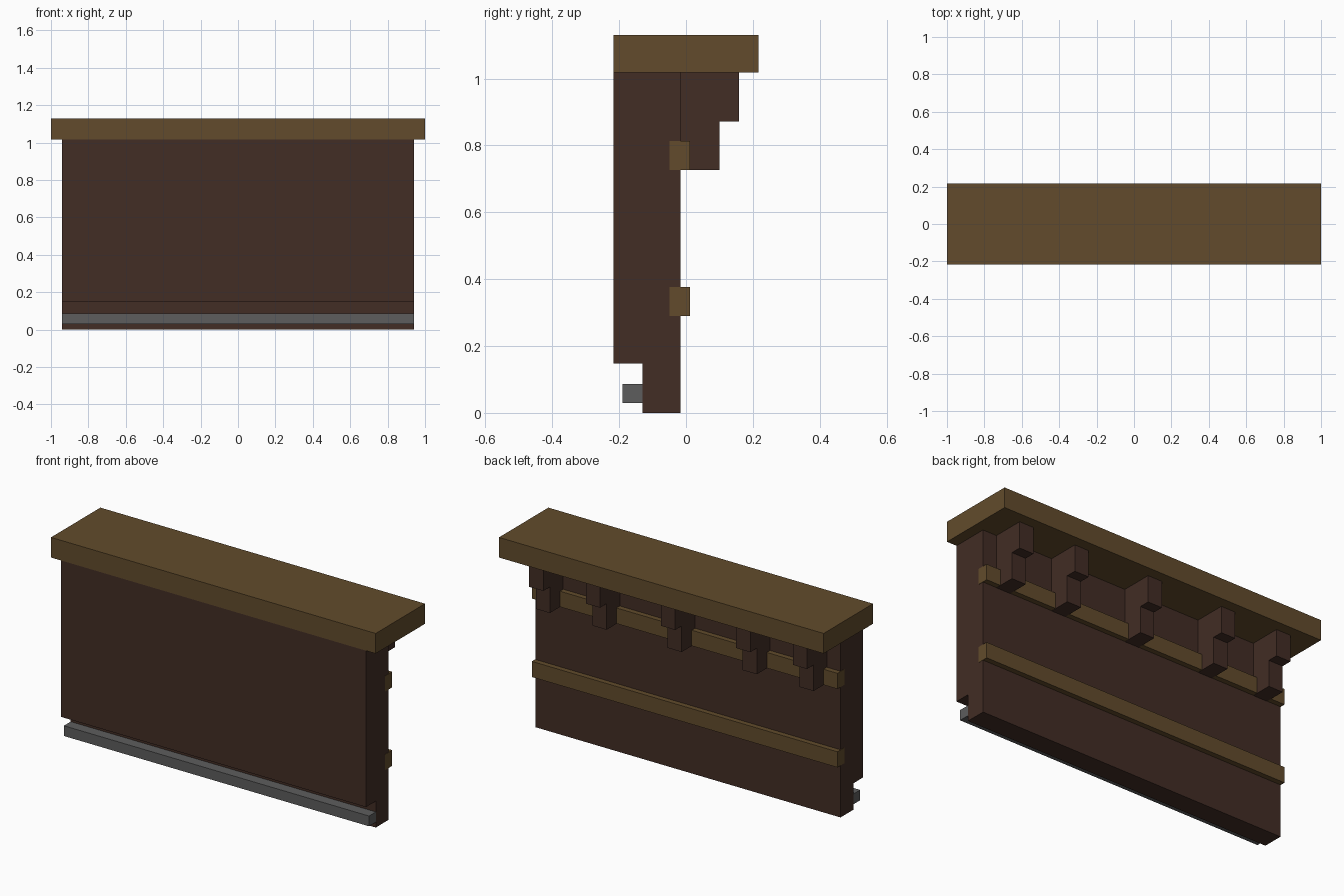
import bpy, bmesh

cube = bpy.data.objects.get("Cube")
if cube:
    bpy.data.objects.remove(cube)


def material(name, rgb):
    m = bpy.data.materials.new(name)
    m.use_nodes = True
    col = (*rgb, 1.0)
    m.diffuse_color = col
    bsdf = next(n for n in m.node_tree.nodes if n.type == 'BSDF_PRINCIPLED')
    bsdf.inputs["Base Color"].default_value = col
    bsdf.inputs["Roughness"].default_value = 0.8
    return m


DARK = material("dark brown wood", (0.054, 0.026, 0.018))
OAK = material("golden brown wood", (0.122, 0.071, 0.025))
STEEL = material("grey metal", (0.110, 0.110, 0.110))


def prism(name, profile, x0, x1, mat):
    """Extrude a (y, z) profile along x."""
    bm = bmesh.new()
    face = bm.faces.new([bm.verts.new((x0, y, z)) for y, z in profile])
    ext = bmesh.ops.extrude_face_region(bm, geom=[face])
    moved = [g for g in ext["geom"] if isinstance(g, bmesh.types.BMVert)]
    bmesh.ops.translate(bm, verts=moved, vec=(x1 - x0, 0, 0))
    bmesh.ops.recalc_face_normals(bm, faces=bm.faces)
    me = bpy.data.meshes.new(name)
    bm.to_mesh(me)
    bm.free()
    me.materials.append(mat)
    ob = bpy.data.objects.new(name, me)
    bpy.context.collection.objects.link(ob)
    return ob


def bar(name, y0, y1, z0, z1, half, mat):
    """Straight rectangular bar centred on x = 0."""
    return prism(name, [(y0, z0), (y1, z0), (y1, z1), (y0, z1)], -half, half, mat)


HALF = 0.94      # half length of the counter body
BACK = -0.017    # rear face of the panel
UNDER = 1.018    # underside of the worktop

# Front panel with a toe-kick recess along the bottom
prism("counter_panel",
      [(-0.13, 0), (BACK, 0), (BACK, UNDER), (-0.217, UNDER),
       (-0.217, 0.147), (-0.13, 0.147)], -HALF, HALF, DARK)

# Overhanging worktop
bar("worktop", -0.217, 0.217, UNDER, 1.13, 1.0, OAK)

# Foot rail in the recess
bar("foot_rail", -0.19, -0.13, 0.03, 0.087, HALF, STEEL)

# Two rear battens, let into the panel ends
for name, z in (("lower_batten", 0.29), ("upper_batten", 0.727)):
    bar(name, -0.05, 0.012, z, z + 0.087, HALF + 0.0015, OAK)

# Stepped brackets under the worktop
W = 0.0435
for i, x in enumerate((-0.812, -0.463, 0.0, 0.463, 0.812), 1):
    prism(f"bracket_{i}",
          [(BACK, 0.726), (0.1, 0.726), (0.1, 0.871), (0.158, 0.871),
           (0.158, UNDER), (BACK, UNDER)], x - W, x + W, DARK)
